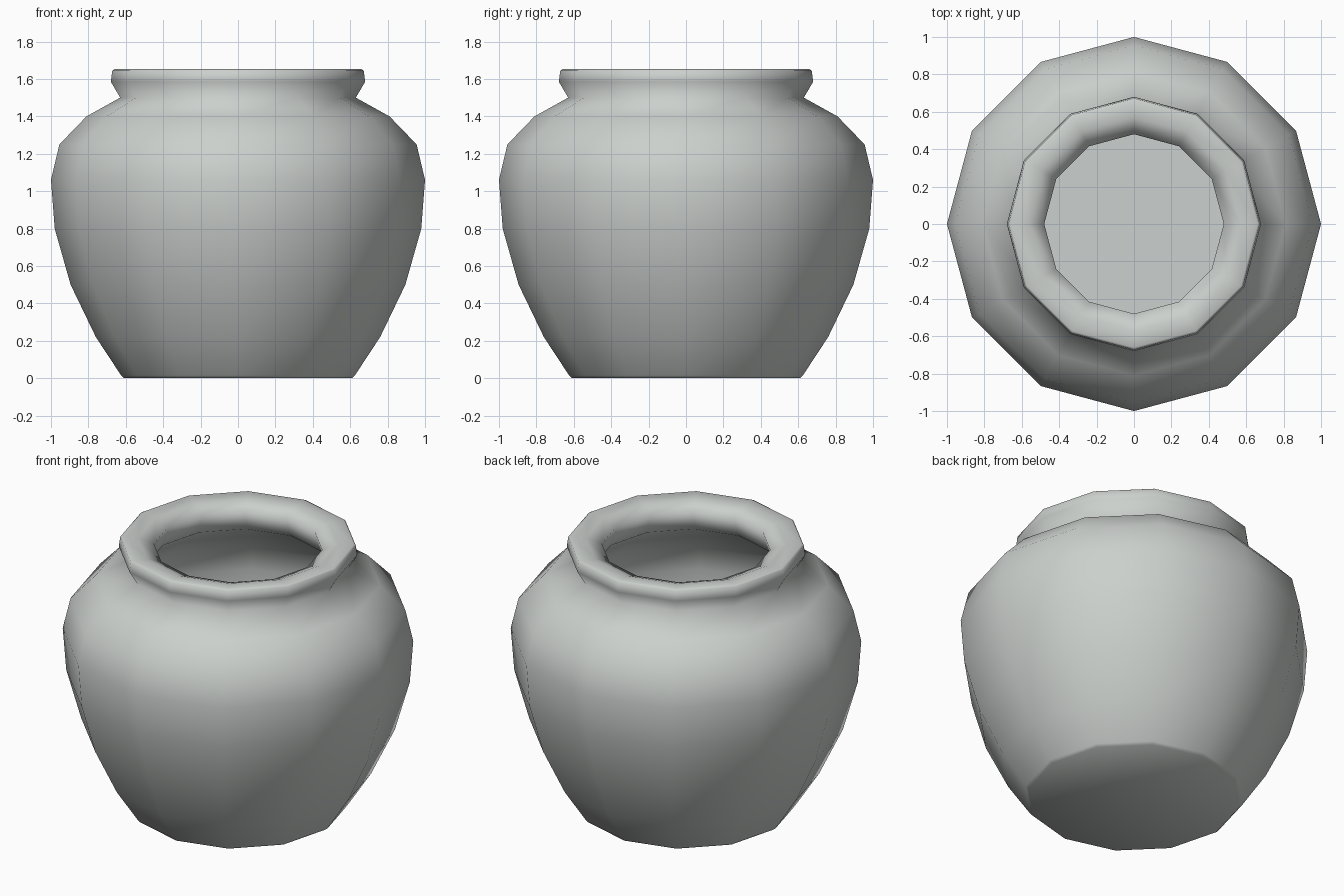
import bpy, bmesh
from math import cos, sin, tau

cube = bpy.data.objects.get("Cube")
if cube:
    bpy.data.objects.remove(cube, do_unlink=True)

SIDES = 12

# One matte glaze for the whole pot
glaze = bpy.data.materials.new("pale_grey_glaze")
glaze.use_nodes = True
colour = (0.60, 0.63, 0.61, 1)
glaze.diffuse_color = colour
shader = next(n for n in glaze.node_tree.nodes if n.type == 'BSDF_PRINCIPLED')
shader.inputs["Base Color"].default_value = colour

# Radius and height, from the foot up the outside, over the lip, down the inside
outside = [(0.61, 0), (0.625, 0.015), (0.76, 0.22), (0.895, 0.5), (0.98, 0.8),
           (1, 1.06), (0.955, 1.25), (0.81, 1.4), (0.63, 1.5)]
lip = [(0.68, 1.585), (0.672, 1.645), (0.66, 1.652), (0.57, 1.645), (0.48, 1.61)]
inside = [(0.52, 1.48), (0.74, 1.33), (0.87, 1.2), (0.91, 1.05),
          (0.89, 0.8), (0.8, 0.5), (0.67, 0.22), (0.56, 0.08)]


def lathe(name, profile):
    """Spin a profile around z and close both ends with fans."""
    bm = bmesh.new()
    rings = [[bm.verts.new((r * cos(tau * i / SIDES), r * sin(tau * i / SIDES), z))
              for i in range(SIDES)] for r, z in profile]
    foot = bm.verts.new((0, 0, profile[0][1]))
    floor = bm.verts.new((0, 0, profile[-1][1]))
    for i in range(SIDES):
        j = (i + 1) % SIDES
        for low, high in zip(rings, rings[1:]):
            bm.faces.new((low[i], low[j], high[j], high[i]))
        bm.faces.new((foot, rings[0][j], rings[0][i]))
        bm.faces.new((floor, rings[-1][i], rings[-1][j]))
        # Crisp edge where the inner wall meets the flat floor
        bm.edges.get((rings[-1][i], rings[-1][j])).smooth = False
    for face in bm.faces:
        face.smooth = True
    mesh = bpy.data.meshes.new(name)
    bm.to_mesh(mesh)
    bm.free()
    mesh.materials.append(glaze)
    obj = bpy.data.objects.new(name, mesh)
    bpy.context.collection.objects.link(obj)
    return obj


lathe("round_pot", outside + lip + inside)
